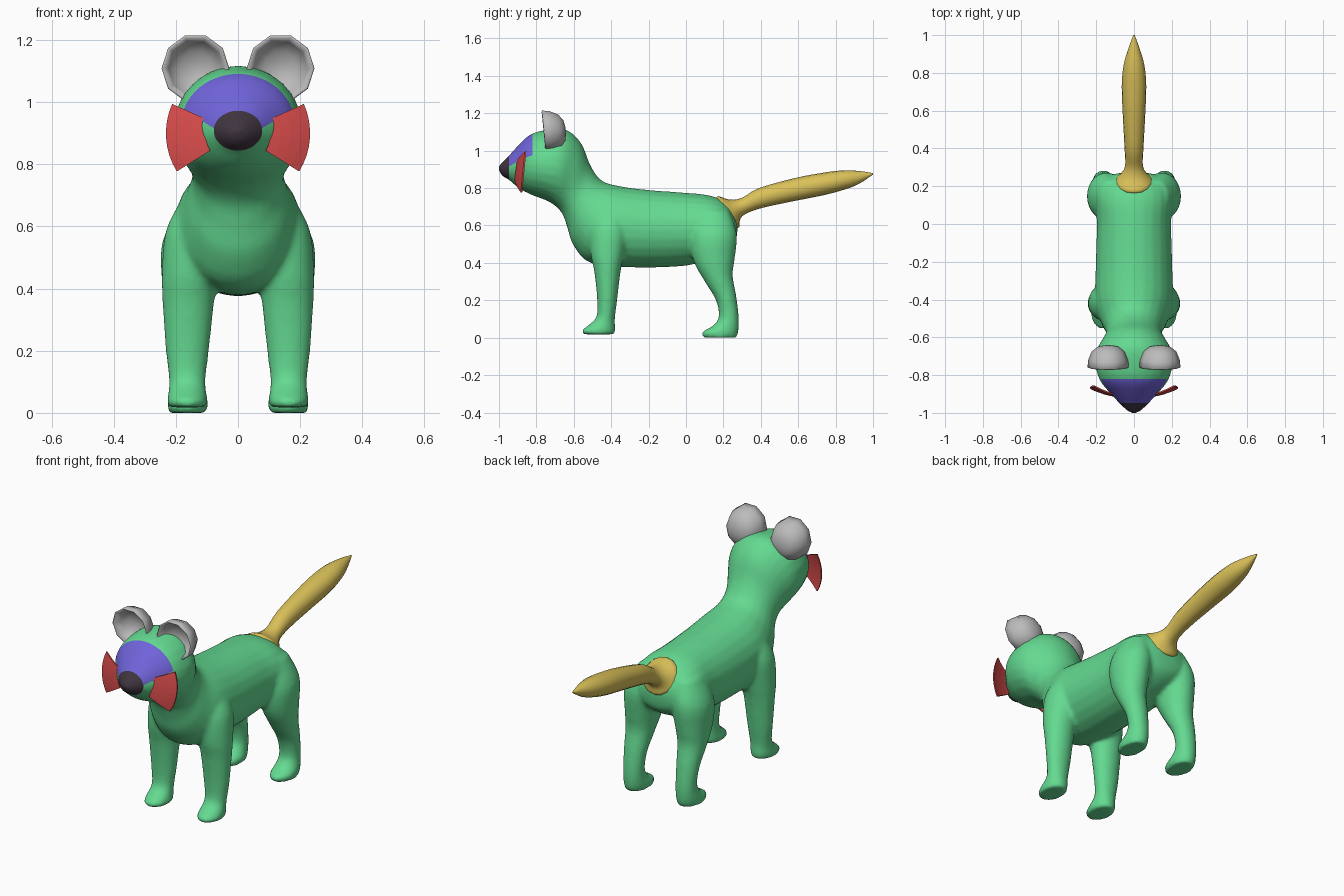
import bpy, bmesh, math
from mathutils import Vector

if "Cube" in bpy.data.objects:
    bpy.data.objects.remove(bpy.data.objects["Cube"])


def material(name, rgb):
    m = bpy.data.materials.new(name)
    m.diffuse_color = (*rgb, 1)
    m.use_nodes = True
    m.node_tree.nodes["Principled BSDF"].inputs["Base Color"].default_value = m.diffuse_color
    return m


GREEN = material("green coat", (0.127, 0.70, 0.283))
PURPLE = material("purple mask", (0.162, 0.127, 0.70))
DARK = material("dark nose", (0.05, 0.035, 0.05))
RED = material("red cheek", (0.68, 0.07, 0.07))
YELLOW = material("yellow tail", (0.70, 0.53, 0.10))
GREY = material("grey ear", (0.50, 0.50, 0.50))


def make_object(name, bm, *mats):
    bmesh.ops.recalc_face_normals(bm, faces=bm.faces)
    me = bpy.data.meshes.new(name)
    bm.to_mesh(me)
    bm.free()
    for m in mats:
        me.materials.append(m)
    ob = bpy.data.objects.new(name, me)
    bpy.context.collection.objects.link(ob)
    return ob


def spline(rows, steps):
    """Catmull-Rom interpolation of the section table."""
    out = []
    for i in range(len(rows) - 1):
        p = [rows[max(i - 1, 0)], rows[i], rows[i + 1], rows[min(i + 2, len(rows) - 1)]]
        for s in range(steps):
            t = s / steps
            out.append([0.5 * (2 * b + (c - a) * t + (2 * a - 5 * b + 4 * c - d) * t * t
                               + (3 * b - a - 3 * c + d) * t ** 3) for a, b, c, d in zip(*p)])
    return out + [list(rows[-1])]


def skin(bm, rings):
    for r0, r1 in zip(rings, rings[1:]):
        for i in range(len(r0)):
            j = (i + 1) % len(r0)
            bm.faces.new((r0[i], r0[j], r1[j], r1[i]))
    bm.faces.new(rings[0])
    bm.faces.new(rings[-1])


def loft(bm, rows, side=1, n=24, steps=4):
    """Section: two opposite points (y, z), (y, z), half width, x centre."""
    rings = []
    for ya, za, yb, zb, hw, xc in spline(rows, steps):
        ring = []
        for k in range(n):
            a = 2 * math.pi * k / n
            s = math.sin(a) / 2
            ring.append(bm.verts.new((side * xc + max(hw, 0.003) * math.cos(a),
                                      (ya + yb) / 2 + (ya - yb) * s,
                                      (za + zb) / 2 + (za - zb) * s)))
        rings.append(ring)
    skin(bm, rings)


# head, neck and torso, nose to rump
TORSO = [(-1.003, .915, -1.0, .89, .015), (-.985, .937, -.98, .862, .043),
         (-.952, .968, -.945, .843, .078), (-.90, 1.025, -.895, .80, .125),
         (-.83, 1.088, -.83, .765, .18), (-.74, 1.112, -.75, .735, .205),
         (-.64, 1.112, -.70, .705, .20), (-.56, 1.04, -.66, .66, .165),
         (-.51, .92, -.635, .59, .147), (-.45, .84, -.60, .49, .17),
         (-.35, .81, -.50, .395, .205), (-.20, .79, -.25, .375, .203),
         (0, .775, 0, .385, .197), (.12, .762, .12, .42, .205),
         (.20, .732, .20, .45, .19), (.25, .68, .26, .50, .13),
         (.273, .62, .275, .57, .05)]
FRONT_LEG = [(-.46, .69, -.34, .69, .04, .14), (-.51, .59, -.31, .58, .088, .145),
             (-.51, .45, -.33, .45, .09, .155), (-.49, .35, -.35, .35, .083, .16),
             (-.475, .20, -.368, .20, .07, .163), (-.48, .11, -.38, .10, .059, .163),
             (-.525, .065, -.378, .06, .062, .163), (-.557, .04, -.378, .035, .066, .163),
             (-.55, .018, -.385, .018, .06, .163)]
HIND_LEG = [(.05, .68, .23, .68, .06, .12), (.02, .54, .272, .56, .10, .144),
            (.04, .41, .262, .43, .09, .155), (.10, .30, .25, .335, .075, .16),
            (.16, .20, .268, .23, .062, .162), (.175, .11, .282, .12, .056, .162),
            (.14, .062, .283, .06, .06, .162), (.085, .03, .28, .03, .066, .162),
            (.092, 0, .272, 0, .06, .162)]

bm = bmesh.new()
loft(bm, [(*r, 0) for r in TORSO])
for side in (1, -1):
    loft(bm, FRONT_LEG, side)
    loft(bm, HIND_LEG, side)
body = make_object("body", bm, GREEN, PURPLE, DARK)

# blend the limbs into one smooth skin
rm = body.modifiers.new("blend", 'REMESH')
rm.mode = 'VOXEL'
rm.voxel_size = 0.011
sm = body.modifiers.new("relax", 'SMOOTH')
sm.factor, sm.iterations = 0.5, 8
dg = bpy.context.evaluated_depsgraph_get()
bm = bmesh.new()
bm.from_mesh(bpy.data.meshes.new_from_object(body.evaluated_get(dg)))
body.modifiers.clear()

# cut mask and nose borders into the face, then colour by position
NOSE_Y, MASK_Y, MASK_Z, SLOPE = -.947, -.82, .87, .6
for co, no in (((0, MASK_Y, 0), (0, 1, 0)), ((0, NOSE_Y, 0), (0, 1, 0)),
               ((0, 0, MASK_Z), (-SLOPE, 0, 1)), ((0, 0, MASK_Z), (SLOPE, 0, 1))):
    faces = [f for f in bm.faces if f.calc_center_median().y < -.8]
    geom = set(faces)
    for f in faces:
        geom.update(f.edges)
        geom.update(f.verts)
    bmesh.ops.bisect_plane(bm, geom=list(geom), dist=1e-5, plane_co=co, plane_no=no)
for f in bm.faces:
    c = f.calc_center_median()
    f.smooth = True
    f.material_index = 0
    if c.y < NOSE_Y:
        f.material_index = 2
    elif c.y < MASK_Y and c.z > MASK_Z + SLOPE * abs(c.x):
        f.material_index = 1
bm.to_mesh(body.data)
bm.free()

# tail with a flared root over the rump
TAIL = [(.16, .735, .262, .585, .092, 0), (.172, .757, .285, .592, .098, 0),
        (.235, .738, .288, .628, .072, 0), (.30, .748, .315, .66, .047, 0),
        (.39, .80, .41, .695, .05, 0), (.58, .853, .60, .735, .06, 0),
        (.72, .88, .74, .763, .065, 0), (.83, .894, .84, .79, .056, 0),
        (.92, .892, .92, .82, .033, 0), (1.0, .88, 1.0, .872, .004, 0)]
bm = bmesh.new()
loft(bm, TAIL, n=16, steps=3)
for f in bm.faces:
    f.smooth = len(f.verts) == 4
make_object("tail", bm, YELLOW)

# cupped ears: (radius scale, y) from the hollow over the rim to the back
EAR = [(.12, -.678), (.5, -.688), (.8, -.715), (.94, -.762), (1, -.758),
       (.97, -.72), (.8, -.675), (.5, -.65), (.15, -.643)]
for side, label in ((1, "left"), (-1, "right")):
    bm = bmesh.new()
    rings = []
    for s, y in EAR:
        ring = []
        for k in range(10):
            a = 2 * math.pi * k / 10
            z = .111 * s * math.sin(a)
            ring.append(bm.verts.new((side * (.137 + .109 * s * math.cos(a)), y - .1 * z, 1.109 + z)))
        rings.append(ring)
    skin(bm, rings)
    for f in bm.faces:
        f.smooth = True
    make_object(label + "_ear", bm, GREY)

    # thin cheek fans, a ring sector swept back from the muzzle
    bm = bmesh.new()
    layers = []
    for off in (0, .008):
        grid = []
        for i in range(9):
            a = math.radians(-32 + 56 * i / 8)
            row = []
            for j in range(5):
                r = .105 + (.232 - .105) * j / 4
                x, z = r * math.cos(a), r * math.sin(a)
                y = -.912 + .15 * (r - .1) + 1.2 * (r - .1) ** 2 + .1 * z
                row.append(bm.verts.new((side * x, y + off, .90 + z)))
            grid.append(row)
        for i in range(8):
            for j in range(4):
                bm.faces.new((grid[i][j], grid[i + 1][j], grid[i + 1][j + 1], grid[i][j + 1]))
        rim = grid[0] + [g[-1] for g in grid[1:]] + grid[-1][-2::-1] + [g[0] for g in grid[-2:0:-1]]
        layers.append(rim)
    for i in range(len(layers[0])):
        j = (i + 1) % len(layers[0])
        bm.faces.new((layers[0][i], layers[0][j], layers[1][j], layers[1][i]))
    make_object(label + "_cheek_fan", bm, RED)
